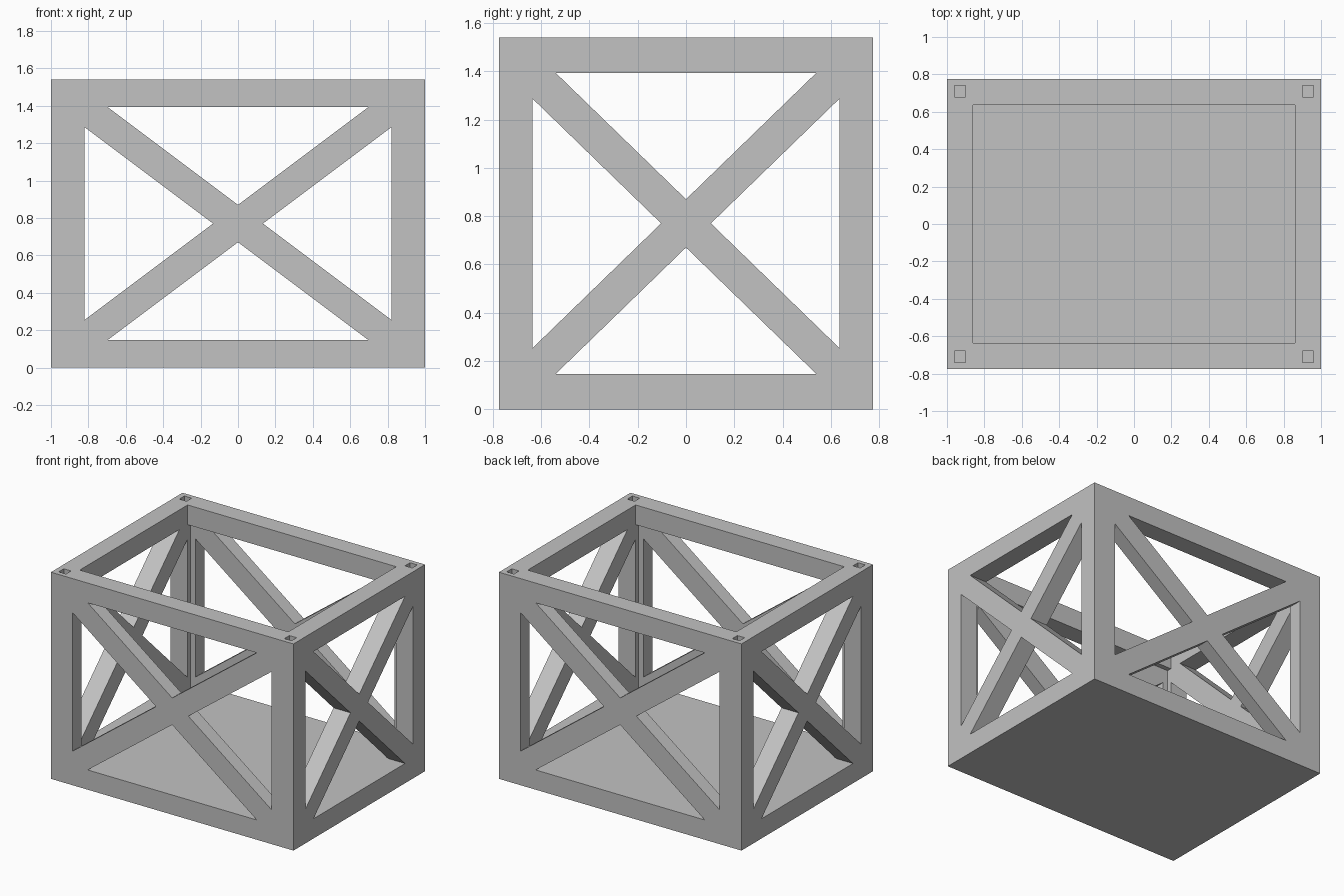
import bpy
import bmesh
from mathutils import Vector

cube = bpy.data.objects.get("Cube")
if cube:
    bpy.data.objects.remove(cube, do_unlink=True)

grey = bpy.data.materials.new("light_grey")
grey.use_nodes = True
GREY = (0.54, 0.54, 0.54, 1)
grey.diffuse_color = GREY
grey.node_tree.nodes["Principled BSDF"].inputs["Base Color"].default_value = GREY

# Main sizes: outer half extents, height, inner cavity, floor and rim levels
X, Y, H = 1.0, 0.775, 1.54
IN_X, IN_Y, LIP_Y = 0.86, 0.67, 0.635
OPEN_X = 0.82
LOW, HIGH = 0.147, 1.393
MID = H / 2


def finish(name, bm):
    bmesh.ops.recalc_face_normals(bm, faces=bm.faces)
    mesh = bpy.data.meshes.new(name)
    bm.to_mesh(mesh)
    bm.free()
    mesh.materials.append(grey)
    obj = bpy.data.objects.new(name, mesh)
    bpy.context.collection.objects.link(obj)
    return obj


def extrude(bm, faces, offset):
    made = bmesh.ops.extrude_face_region(bm, geom=faces, use_keep_orig=True)
    verts = [g for g in made["geom"] if isinstance(g, bmesh.types.BMVert)]
    bmesh.ops.translate(bm, verts=verts, vec=Vector(offset))


def prism(name, points, offset):
    bm = bmesh.new()
    face = bm.faces.new([bm.verts.new(p) for p in points])
    extrude(bm, [face], offset)
    return finish(name, bm)


def cross_outline(half_w, slope, band=0.1):
    """Outline of two crossed diagonal braces, clipped to the wall opening."""
    half_h = HIGH - MID
    quarter = [(0, band), ((half_h - band) / slope, half_h),
               (half_w, half_h), (half_w, half_w * slope - band)]
    right = quarter + [(band / slope, 0)] + [(u, -v) for u, v in reversed(quarter)]
    left = [(-u, v) for u, v in reversed(right[1:-1])]
    return [(u, v + MID) for u, v in right + left]


# Floor slab
prism("floor", [(-X, -Y, 0), (X, -Y, 0), (X, Y, 0), (-X, Y, 0)], (0, 0, LOW))

# Corner posts with a stepped inner corner
post = [(OPEN_X, Y), (X, Y), (X, LIP_Y), (IN_X, LIP_Y), (IN_X, IN_Y), (OPEN_X, IN_Y)]
for sx, side in ((1, "left"), (-1, "right")):
    for sy, end in ((-1, "front"), (1, "back")):
        prism(f"{end}_{side}_post", [(sx * x, sy * y, LOW) for x, y in post],
              (0, 0, HIGH - LOW))

# Crossed braces in the four walls
long_cross = cross_outline(OPEN_X, 0.75)
short_cross = cross_outline(LIP_Y, 0.97)
for s, long_name, short_name in ((-1, "front", "right"), (1, "back", "left")):
    prism(f"{long_name}_brace", [(u, s * Y, v) for u, v in long_cross],
          (0, s * (IN_Y - Y), 0))
    prism(f"{short_name}_brace", [(s * X, u, v) for u, v in short_cross],
          (s * (IN_X - X), 0, 0))

# Top rim with a square socket above each post
HOLE, HX, HY = 0.03, 0.93, 0.71


def mirrored(values):
    return [-v for v in reversed(values)] + values


xs = mirrored([IN_X, HX - HOLE, HX + HOLE, X])
ys = mirrored([LIP_Y, HY - HOLE, HY + HOLE, Y])
bm = bmesh.new()
grid = [[bm.verts.new((x, y, H)) for y in ys] for x in xs]
cells = []
for i in range(len(xs) - 1):
    for j in range(len(ys) - 1):
        cx, cy = abs(xs[i] + xs[i + 1]) / 2, abs(ys[j] + ys[j + 1]) / 2
        inside = cx < IN_X and cy < LIP_Y
        socket = abs(cx - HX) < HOLE and abs(cy - HY) < HOLE
        if not inside and not socket:
            cells.append(bm.faces.new((grid[i][j], grid[i + 1][j],
                                       grid[i + 1][j + 1], grid[i][j + 1])))
extrude(bm, cells, (0, 0, HIGH - H))
finish("top_rim", bm)
